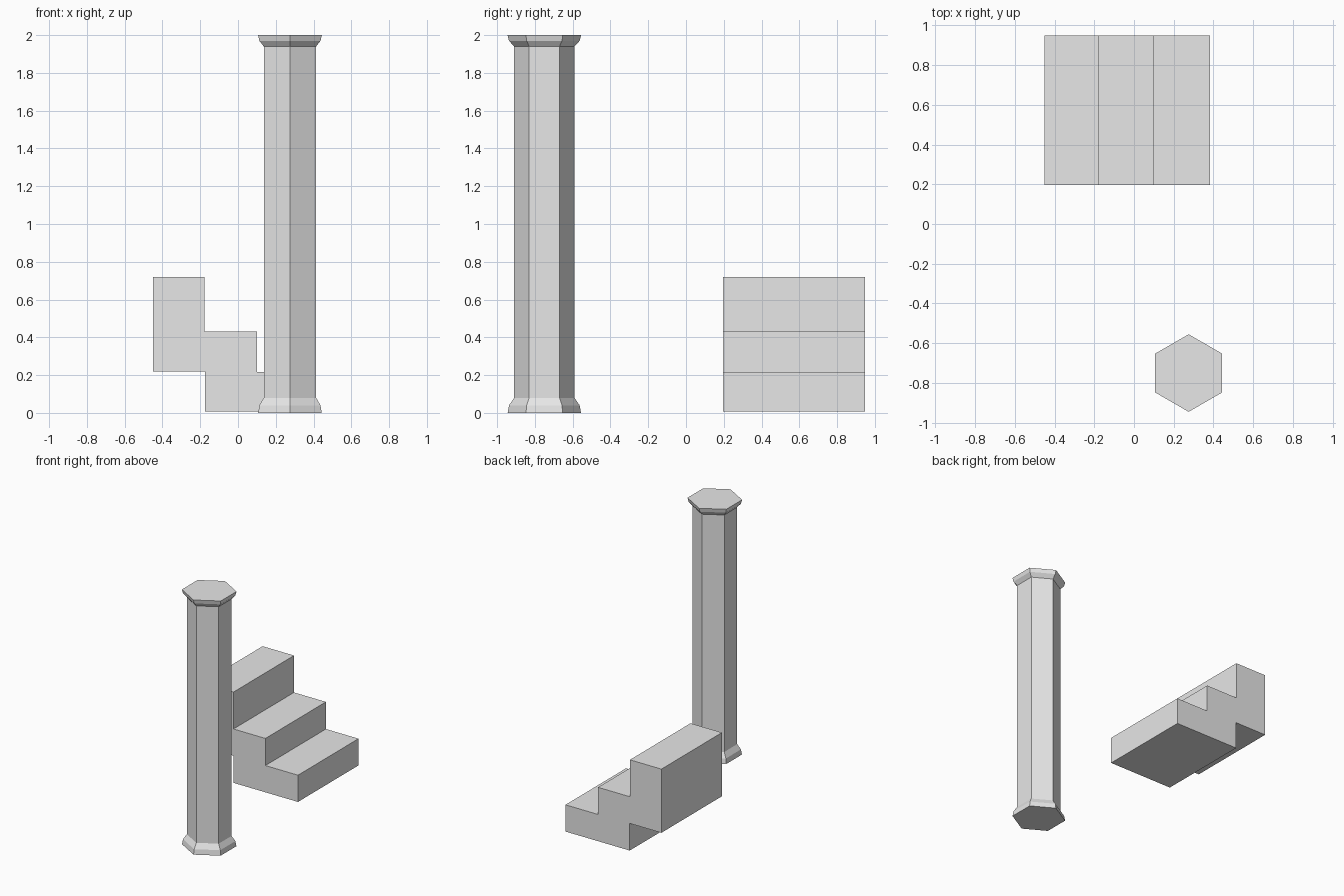
import bpy, bmesh, math

if "Cube" in bpy.data.objects:
    bpy.data.objects.remove(bpy.data.objects["Cube"])

stone = bpy.data.materials.new("pale_grey_stone")
stone.diffuse_color = (0.8, 0.8, 0.8, 1.0)
stone.use_nodes = True
stone.node_tree.nodes["Principled BSDF"].inputs["Base Color"].default_value = stone.diffuse_color


def finish(name, bm):
    """Turn a bmesh into a flat-shaded stone object."""
    bmesh.ops.recalc_face_normals(bm, faces=bm.faces)
    mesh = bpy.data.meshes.new(name)
    bm.to_mesh(mesh)
    bm.free()
    mesh.materials.append(stone)
    obj = bpy.data.objects.new(name, mesh)
    bpy.context.collection.objects.link(obj)
    return obj


def lathe(name, centre, profile, sides):
    """Stack polygon rings of (radius, z), with corners on the y axis."""
    bm = bmesh.new()
    rings = []
    for r, z in profile:
        angles = [math.pi / 2 + math.tau * i / sides for i in range(sides)]
        rings.append([bm.verts.new((centre[0] + r * math.cos(a),
                                    centre[1] + r * math.sin(a), z)) for a in angles])
    for low, high in zip(rings, rings[1:]):
        for i in range(sides):
            j = (i + 1) % sides
            bm.faces.new((low[i], low[j], high[j], high[i]))
    bm.faces.new(rings[0])
    bm.faces.new(rings[-1])
    return finish(name, bm)


def prism(name, outline, y0, y1):
    """Extrude an (x, z) outline along y."""
    bm = bmesh.new()
    face = bm.faces.new([bm.verts.new((x, y0, z)) for x, z in outline])
    new = bmesh.ops.extrude_face_region(bm, geom=[face])["geom"]
    bmesh.ops.translate(bm, vec=(0, y1 - y0, 0),
                        verts=[v for v in new if isinstance(v, bmesh.types.BMVert)])
    return finish(name, bm)


# Hexagonal column with flared foot and cap
lathe("column", (0.275, -0.75),
      [(0.194, 0.0), (0.187, 0.04), (0.16, 0.08),
       (0.16, 1.94), (0.187, 1.97), (0.195, 2.0)], 6)

# Three steps, the top one overhanging at the back
prism("steps",
      [(-0.175, 0.007), (0.383, 0.007), (0.383, 0.217), (0.10, 0.217),
       (0.10, 0.43), (-0.177, 0.43), (-0.177, 0.72), (-0.45, 0.72),
       (-0.45, 0.22), (-0.175, 0.22)], 0.197, 0.948)
